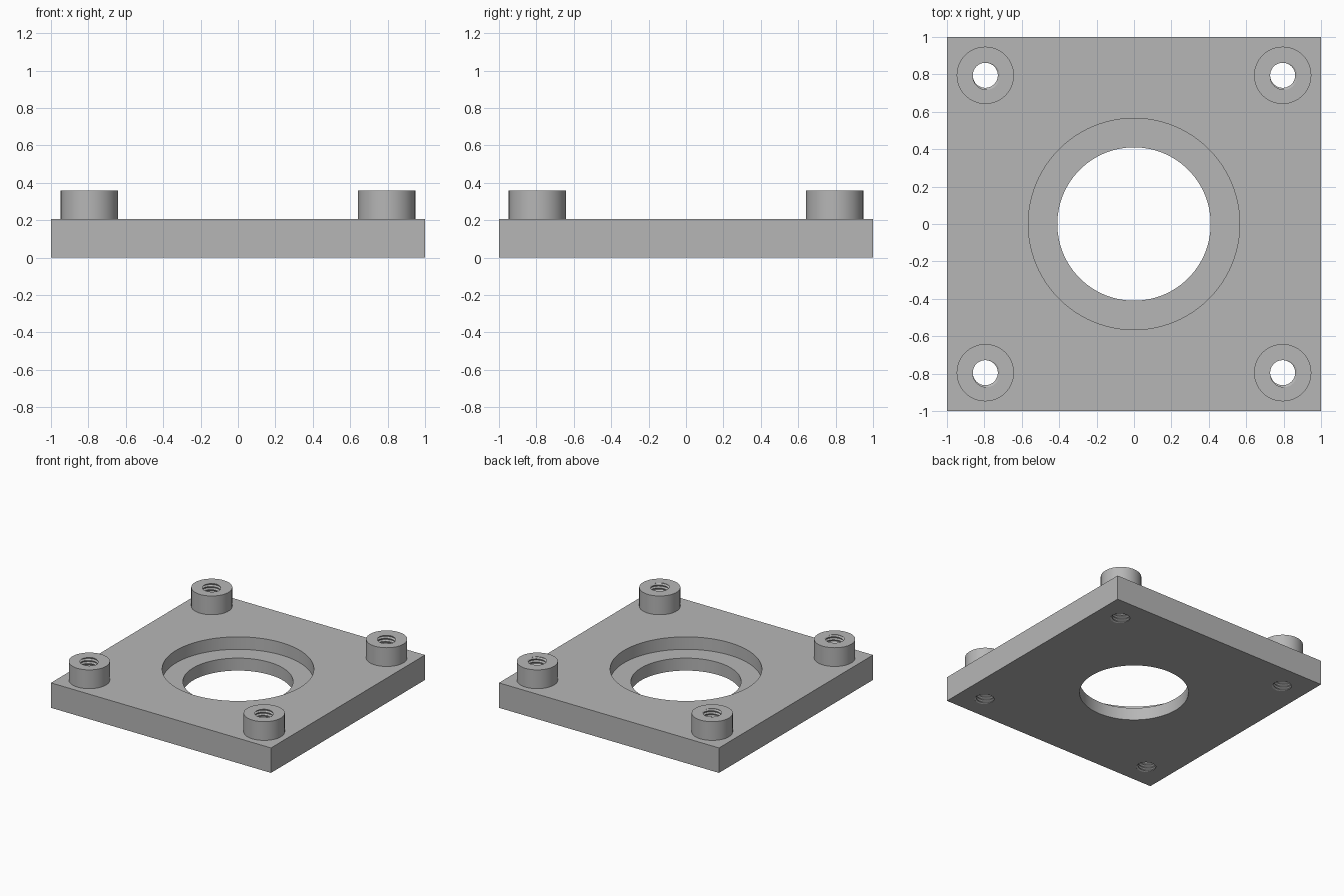
import bpy, bmesh, math

cube = bpy.data.objects.get("Cube")
if cube:
    bpy.data.objects.remove(cube, do_unlink=True)

PLATE_H, TOP_H = 0.205, 0.359       # plate top, standoff top
SPACING = 0.795                     # standoff centres
MINOR, MAJOR, PITCH = 0.067, 0.08, 0.0256

grey = bpy.data.materials.new("light_grey")
grey.use_nodes = True
grey.diffuse_color = (0.47, 0.47, 0.47, 1)
grey.node_tree.nodes["Principled BSDF"].inputs["Base Color"].default_value = (0.47, 0.47, 0.47, 1)


def make_object(name, bm):
    bmesh.ops.recalc_face_normals(bm, faces=bm.faces)
    mesh = bpy.data.meshes.new(name)
    bm.to_mesh(mesh)
    bm.free()
    mesh.materials.append(grey)
    obj = bpy.data.objects.new(name, mesh)
    bpy.context.collection.objects.link(obj)
    return obj


def cylinder(name, radius, z0, z1, x=0, y=0, sides=96):
    bm = bmesh.new()
    bmesh.ops.create_cone(bm, cap_ends=True, segments=sides,
                          radius1=radius, radius2=radius, depth=z1 - z0)
    bmesh.ops.translate(bm, verts=bm.verts, vec=(x, y, (z0 + z1) / 2))
    return make_object(name, bm)


def thread_tap(name, x, y, sides=40):
    """Closed screw shape that cuts a right-handed threaded hole."""
    profile = [(0, MINOR), (0.25, MINOR), (0.56, MAJOR), (0.69, MAJOR)]
    turns = math.ceil(TOP_H / PITCH) + 4
    bm = bmesh.new()
    columns = []
    for i in range(sides + 1):
        a = math.tau * i / sides
        columns.append([bm.verts.new((x + r * math.cos(a), y + r * math.sin(a),
                                      PITCH * (k + t + i / sides - 2.5)))
                        for k in range(turns) for t, r in profile])
    for left, right in zip(columns, columns[1:]):
        for j in range(len(left) - 1):
            bm.faces.new((left[j], right[j], right[j + 1], left[j + 1]))
    bmesh.ops.remove_doubles(bm, verts=bm.verts, dist=0.0001)
    # Close both ends with a fan
    ends = [e for e in bm.edges if e.is_boundary]
    low = bm.verts.new((x, y, -4 * PITCH))
    high = bm.verts.new((x, y, TOP_H + 4 * PITCH))
    for e in ends:
        tip = low if e.verts[0].co.z < TOP_H / 2 else high
        bm.faces.new((e.verts[0], e.verts[1], tip))
    return make_object(name, bm)


def combine(target, tool, operation):
    tool.hide_render = True
    mod = target.modifiers.new(tool.name, 'BOOLEAN')
    mod.operation = operation
    mod.solver = 'EXACT'
    mod.object = tool
    bpy.context.view_layer.objects.active = target
    bpy.ops.object.modifier_apply(modifier=mod.name)
    bpy.data.objects.remove(tool, do_unlink=True)


# Square base plate
bm = bmesh.new()
bmesh.ops.create_cube(bm, size=1)
bmesh.ops.scale(bm, verts=bm.verts, vec=(2, 2, PLATE_H))
bmesh.ops.translate(bm, verts=bm.verts, vec=(0, 0, PLATE_H / 2))
plate = make_object("mounting_plate", bm)

# Stepped centre opening
combine(plate, cylinder("counterbore", 0.565, PLATE_H / 2, 0.4), 'DIFFERENCE')
combine(plate, cylinder("centre_hole", 0.41, -0.1, 0.4), 'DIFFERENCE')

# Corner standoffs with threaded through holes
for sx in (-1, 1):
    for sy in (-1, 1):
        x, y = sx * SPACING, sy * SPACING
        combine(plate, cylinder("standoff", 0.153, PLATE_H / 2, TOP_H, x, y, 64), 'UNION')
        combine(plate, thread_tap("thread_tap", x, y), 'DIFFERENCE')

bpy.ops.object.select_all(action='DESELECT')
plate.select_set(True)
bpy.context.view_layer.objects.active = plate
bpy.ops.object.shade_smooth_by_angle(angle=math.radians(30))
